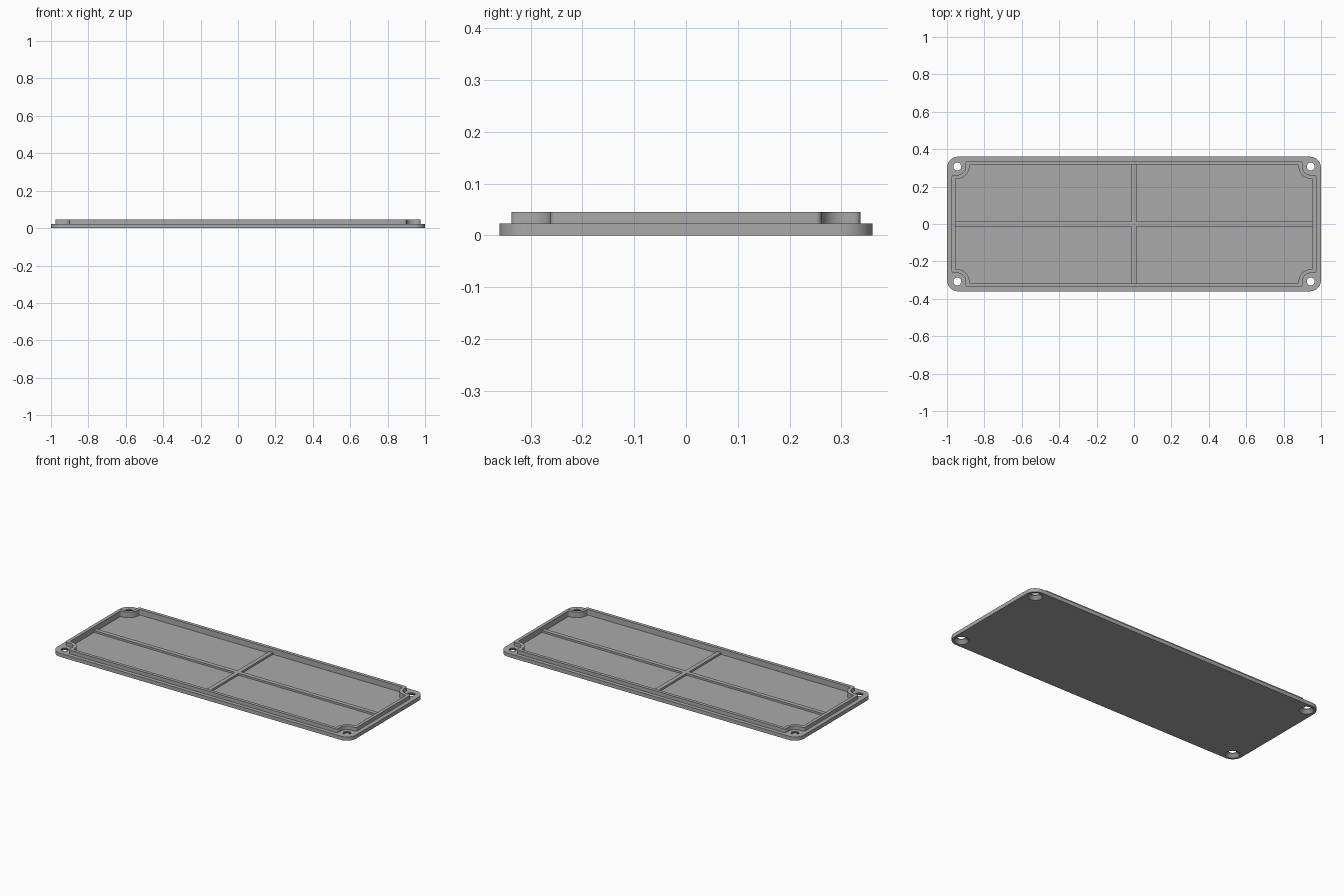
import bpy, bmesh
from math import sin, cos, pi, radians

if "Cube" in bpy.data.objects:
    bpy.data.objects.remove(bpy.data.objects["Cube"])

grey = bpy.data.materials.new("plain grey")
grey.use_nodes = True
grey.diffuse_color = (0.4, 0.4, 0.4, 1)
grey.node_tree.nodes["Principled BSDF"].inputs["Base Color"].default_value = grey.diffuse_color

HX, HY = 0.945, 0.307            # screw hole centre
BASE, FLOOR, TOP = 0.0225, 0.011, 0.045


def arc(cx, cy, r, a0, a1, n=10):
    angles = [radians(a0 + (a1 - a0) * i / n) for i in range(n + 1)]
    return [(cx + r * cos(a), cy + r * sin(a)) for a in angles]


def mirrored(q):
    """Complete an outline from its first-quadrant corner."""
    half = q + [(-x, y) for x, y in reversed(q)]
    return half + [(-x, -y) for x, y in half]


def notched(x, y, r, f):
    """Rectangle whose corners curve in around the screw holes."""
    return mirrored(arc(x - f, HY - r - f, f, 0, 90, 5)
                    + arc(HX, HY, r, 270, 180)
                    + arc(HX - r - f, y - f, f, 0, 90, 5))


def prism(name, outline, z0, z1):
    bm = bmesh.new()
    low = [bm.verts.new((x, y, z0)) for x, y in outline]
    high = [bm.verts.new((x, y, z1)) for x, y in outline]
    n = len(low)
    bm.faces.new(low[::-1])
    bm.faces.new(high)
    for i in range(n):
        j = (i + 1) % n
        bm.faces.new((low[i], low[j], high[j], high[i]))
    return finish(name, bm)


def finish(name, bm):
    mesh = bpy.data.meshes.new(name)
    bm.to_mesh(mesh)
    bm.free()
    mesh.materials.append(grey)
    ob = bpy.data.objects.new(name, mesh)
    bpy.context.collection.objects.link(ob)
    return ob


def boolean(target, tool, operation):
    tool.hide_render = True
    mod = target.modifiers.new("boolean", "BOOLEAN")
    mod.object, mod.operation, mod.solver = tool, operation, "EXACT"
    bpy.context.view_layer.objects.active = target
    bpy.ops.object.modifier_apply(modifier=mod.name)
    bpy.data.objects.remove(tool)


# Base plate with a raised notched lip
lid = prism("lid", mirrored(arc(0.94, 0.3, 0.06, 0, 90)), 0, BASE)
boolean(lid, prism("lip", notched(0.975, 0.337, 0.045, 0.012), 0.005, TOP), "UNION")

# Recessed floor inside the lip
boolean(lid, prism("pocket", notched(0.955, 0.317, 0.065, 0.006), FLOOR, 0.1), "DIFFERENCE")

# Countersunk screw holes
for sx in (-1, 1):
    for sy in (-1, 1):
        x, y = sx * HX, sy * HY
        boolean(lid, prism("hole", arc(x, y, 0.021, 0, 345, 23), -0.1, 0.1), "DIFFERENCE")
        bm = bmesh.new()
        bmesh.ops.create_cone(bm, cap_ends=True, segments=24, radius1=0.042,
                              radius2=0.015, depth=0.027)
        bmesh.ops.translate(bm, verts=bm.verts, vec=(x, y, 0.0115))
        boolean(lid, finish("countersink", bm), "DIFFERENCE")

# Crossed stiffening ribs
w = 0.013
ribs = prism("ribs", mirrored([(0.957, w), (w, w), (w, 0.319)]), FLOOR - 0.002, BASE)

for ob in (lid, ribs):
    bpy.ops.object.select_all(action="DESELECT")
    ob.select_set(True)
    bpy.context.view_layer.objects.active = ob
    bpy.ops.object.shade_smooth_by_angle(angle=radians(30))
